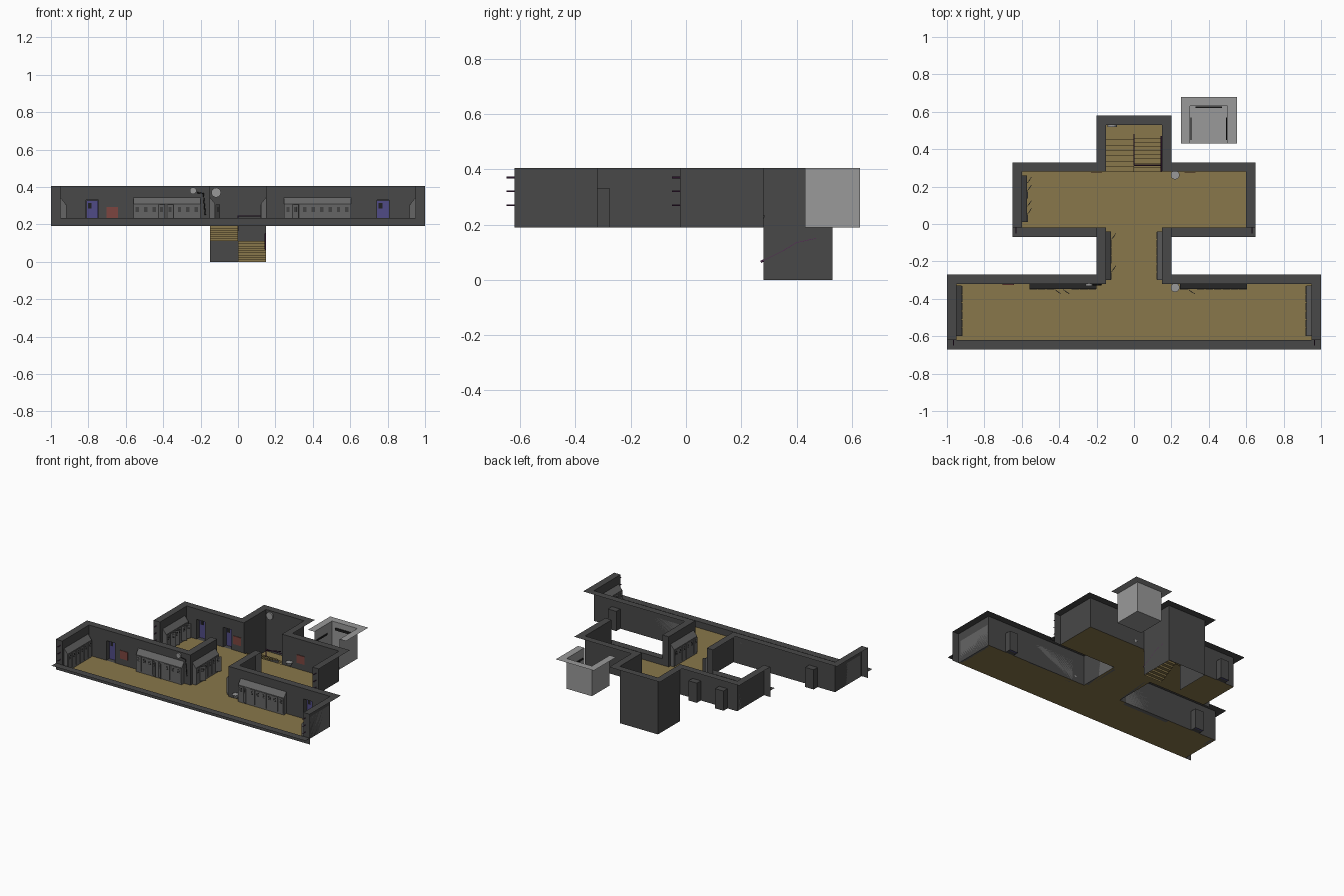
import bpy, bmesh, math, random
from mathutils import Vector, Matrix

if "Cube" in bpy.data.objects:
    bpy.data.objects.remove(bpy.data.objects["Cube"])

random.seed(4)
F, T, LOW, DOOR_H, STEP_MID = 0.19, 0.405, 0.235, 0.33, 0.11   # key heights
RIM = 0.05                                                     # width of the cut rim


def mat(name, *rgb):
    m = bpy.data.materials.new(name)
    m.diffuse_color = (*rgb, 1)
    m.use_nodes = True
    m.node_tree.nodes["Principled BSDF"].inputs["Base Color"].default_value = m.diffuse_color
    return m


WALL = mat("dark_wall", .065, .065, .065)
FLOOR = mat("tan_floor", .25, .185, .07)
DOOR = mat("violet_door", .08, .07, .24)
RED = mat("red_notice", .2, .06, .05)
RAIL = mat("purple_metal", .09, .025, .09)
LOCK = mat("locker_grey", .13, .13, .13)
BLACK = mat("vent_black", .015, .015, .015)
PALE = mat("pale_grey", .32, .32, .32)


def obj(name, bm, m):
    me = bpy.data.meshes.new(name)
    bm.to_mesh(me)
    bm.free()
    o = bpy.data.objects.new(name, me)
    bpy.context.collection.objects.link(o)
    if m:
        me.materials.append(m)
    return o


def quad(bm, *pts):
    bm.faces.new([bm.verts.new(p) for p in pts])


def upright(bm, a, b, z0, z1):
    quad(bm, (*a, z0), (*b, z0), (*b, z1), (*a, z1))


def flat(bm, x0, x1, y0, y1, z):
    quad(bm, (x0, y0, z), (x1, y0, z), (x1, y1, z), (x0, y1, z))


def box(bm, lo, hi, M=Matrix()):
    lo, hi = Vector(lo), Vector(hi)
    bmesh.ops.create_cube(bm, size=1, matrix=M @ Matrix.Translation((lo + hi) / 2)
                          @ Matrix.Diagonal((*(hi - lo), 1)))


def walls(name, path, m=WALL, doors=()):
    """Sheet walls along a path, doorway gaps, and a flat rim on the outer (left) side."""
    bm = bmesh.new()
    P = [Vector(p) for p in path]
    N = [Vector((-(b - a).y, (b - a).x)).normalized() for a, b in zip(P, P[1:])]
    out = [p + RIM * ((N[i - 1] if i else Vector((0, 0))) + (N[i] if i < len(N) else Vector((0, 0))))
           for i, p in enumerate(P)]
    for i, (a, b) in enumerate(zip(P, P[1:])):
        x = a.x
        if a.y == b.y and b.x > a.x:
            for dx in sorted(d for d in doors if a.x < d < b.x):
                l, r, y, yb = dx - .033, dx + .033, a.y, a.y + .045
                upright(bm, (x, y), (l, y), F, T)
                upright(bm, (l, y), (r, y), DOOR_H, T)
                upright(bm, (l, y), (l, yb), F, DOOR_H)
                upright(bm, (r, y), (r, yb), F, DOOR_H)
                upright(bm, (l, yb), (r, yb), F, DOOR_H)
                flat(bm, l, r, y, yb, DOOR_H)
                flat(bm, l, r, y, yb, F)
                x = r
                d = bmesh.new()
                box(d, (l + .002, yb - .012, F), (r - .002, yb - .002, DOOR_H - .003))
                obj("door", d, DOOR)
                k = bmesh.new()
                box(k, (l + .01, yb - .014, .285), (r - .035, yb - .012, .315))
                obj("door_window", k, BLACK)
        upright(bm, (x, a.y), b, F, T)
        quad(bm, (*a, T), (*b, T), (*out[i + 1], T), (*out[i], T))
    return obj(name, bm, m)


# main shell walls
left = [(-.95, -.62), (-.95, -.32), (-.15, -.32), (-.15, -.02)]
walls("front_hall_left_walls", left, doors=(-.78,))
walls("front_hall_right_walls", [(-x, y) for x, y in reversed(left)], doors=(.775,))
well = [(-.15, .28), (-.15, .53), (.15, .53), (.15, .28)]
walls("rear_hall_walls", [(-.6, -.02), (-.6, .28)] + well + [(.6, .28), (.6, -.02)], doors=(-.49, -.28))

# low front walls, their rims and the upright cut rims
bm = bmesh.new()
for x0, x1, y, o0, o1 in ((-.95, .95, -.62, -1, 1), (-.6, -.15, -.02, -.65, -.15), (.15, .6, -.02, .15, .65)):
    upright(bm, (x0, y), (x1, y), F, LOW)
    flat(bm, o0, o1, y - RIM, y, LOW)
for s in (-1, 1):
    for x, y in ((.95, -.62), (.6, -.02), (.15, -.02)):
        upright(bm, (s * x, y), (s * (x + RIM), y), F, T)
# lower stairwell walls
for a, b in zip(well, well[1:]):
    upright(bm, a, b, 0, F)
obj("low_walls_and_stairwell", bm, WALL)

# floors
bm = bmesh.new()
flat(bm, -.95, .95, -.62, -.32, F)
flat(bm, -.15, .15, -.32, -.02, F)
flat(bm, -.6, .6, -.02, .28, F)
obj("floor", bm, FLOOR)

# folded-sheet stairs: upper flight down to the landing, lower flight to the bottom
bm = bmesh.new()


def flight(x0, x1, y0, y1, z0, z1, n):
    dy, dz = (y1 - y0) / n, (z1 - z0) / n
    for i in range(n):
        y, z = y0 + i * dy, z0 + i * dz
        upright(bm, (x0, y), (x1, y), z, z + dz)
        flat(bm, x0, x1, y, y + dy, z + dz)


flight(-.15, 0, .28, .48, F, STEP_MID, 7)
flight(0, .15, .28, .48, 0, STEP_MID, 9)
flat(bm, -.15, .15, .48, .53, STEP_MID)
obj("stairs", bm, FLOOR)


def tube(name, pts, r, m=RAIL):
    cu = bpy.data.curves.new(name, 'CURVE')
    cu.dimensions, cu.bevel_depth, cu.bevel_resolution = '3D', r, 0
    sp = cu.splines.new('POLY')
    sp.points.add(len(pts) - 1)
    for p, c in zip(sp.points, pts):
        p.co = (*c, 1)
    cu.materials.append(m)
    bpy.context.collection.objects.link(bpy.data.objects.new(name, cu))


# handrails
tube("wall_handrail", [(.147, .27, .065), (.147, .35, .105), (.147, .4, .135), (.147, .47, .15)], .004)
tube("centre_handrail", [(0, .315, .235), (0, .48, .165)], .003)
tube("guard_rail", [(0, .315, F), (0, .315, .245), (.14, .315, .245), (.14, .315, F)], .004)
# hooks on the cut rims
for s in (-1, 1):
    for x, y in ((.965, -.62), (.63, -.02)):
        for z in (.27, .32, .37):
            tube("rim_hook", [(s * x, y, z), (s * x, y - .03, z)], .003)


def lockers(length, n, x, y, deg):
    """Locker row starting at x, y and running along local +x, fronts on local -y."""
    M = Matrix.Translation((x, y, 0)) @ Matrix.Rotation(math.radians(deg), 4, 'Z')
    bm = bmesh.new()
    prof = [(0, F), (-.028, F), (-.028, .31), (0, .345)]
    vs = [bm.verts.new(M @ Vector((0, *p))) for p in prof]
    f = bm.faces.new(vs)
    r = bmesh.ops.extrude_face_region(bm, geom=[f])
    off = (M.to_3x3() @ Vector((length, 0, 0)))
    bmesh.ops.translate(bm, vec=off, verts=[v for v in r['geom'] if isinstance(v, bmesh.types.BMVert)])
    bmesh.ops.recalc_face_normals(bm, faces=bm.faces)
    obj("locker_row", bm, LOCK)
    doors, vents = bmesh.new(), bmesh.new()
    w = length / n
    for i in range(n):
        a = random.choice((0, 0, 0, 35))                       # some doors stand ajar
        D = M @ Matrix.Translation((i * w + .002, -.029, 0)) @ Matrix.Rotation(math.radians(-a), 4, 'Z')
        box(doors, (0, -.003, F + .012), (w - .004, 0, .306), D)
        for z in (.27, .28, .29):
            box(vents, (w * .25, -.004, z), (w * .65, -.003, z + .004), D)
    obj("locker_doors", doors, LOCK)
    obj("locker_vents", vents, BLACK)


lockers(.36, 8, -.56, -.32, 0)
lockers(.36, 8, .245, -.32, 0)
lockers(.27, 6, -.95, -.60, 90)
lockers(.27, 6, .95, -.33, -90)
lockers(.26, 6, -.15, -.30, 90)
lockers(.26, 6, .15, -.04, -90)
lockers(.25, 6, -.6, .01, 90)

# red notices
for x, y in ((-.672, -.32), (-.2, .28), (.3, .28)):
    bm = bmesh.new()
    box(bm, (x - .03, y - .005, .235), (x + .03, y - .001, .293))
    obj("wall_notice", bm, RED)

# clocks and round wall basins
for x, y, z, r in ((-.24, -.32, .38, .018), (-.117, .53, .37, .026)):
    bm = bmesh.new()
    bmesh.ops.create_cone(bm, cap_ends=True, segments=16, radius1=r, radius2=r, depth=.01,
                          matrix=Matrix.Translation((x, y - .006, z)) @ Matrix.Rotation(math.pi / 2, 4, 'X'))
    obj("wall_clock", bm, PALE)
for y in (-.34, .262):
    bm = bmesh.new()
    bmesh.ops.create_cone(bm, cap_ends=True, segments=14, radius1=.012, radius2=.024, depth=.025,
                          matrix=Matrix.Translation((.22, y, .22)))
    obj("drinking_basin", bm, PALE)
tube("wall_pipe", [(-.22, -.325, .37), (-.185, -.325, .365), (-.175, -.325, .25)], .003, BLACK)

# separate small room, open at the front
walls("side_room_walls", [(.3, .43), (.3, .63), (.5, .63), (.5, .43)], PALE)
bm = bmesh.new()
flat(bm, .3, .5, .43, .63, F)
obj("side_room_floor", bm, PALE)
bm = bmesh.new()
box(bm, (.33, .62, .35), (.47, .629, .365))
for x in (.303, .493):
    box(bm, (x, .45, .33), (x + .004, .57, .342))
obj("side_room_shelves", bm, BLACK)
